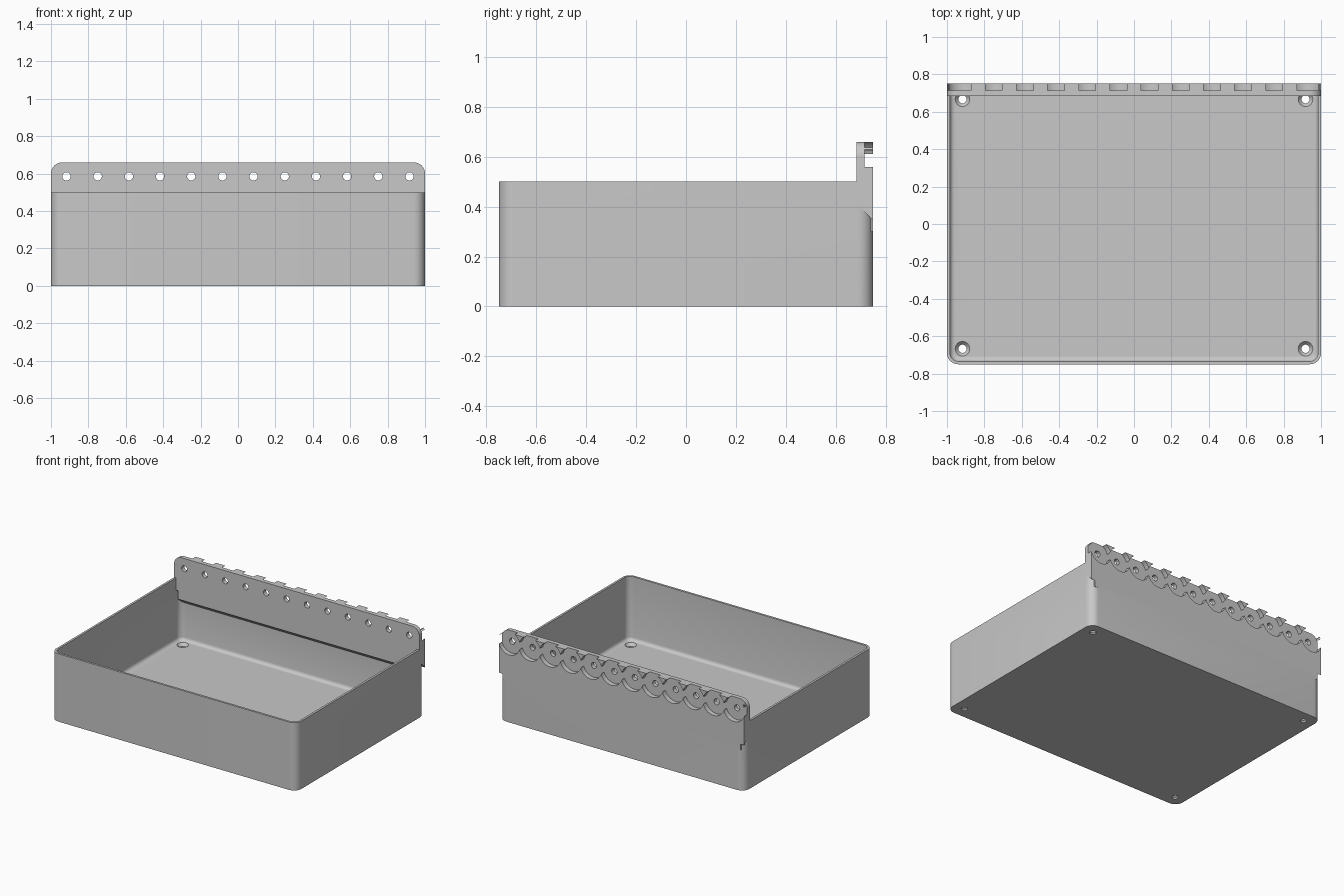
import bpy, bmesh, math
from mathutils import Matrix, Vector

if "Cube" in bpy.data.objects:
    bpy.data.objects.remove(bpy.data.objects["Cube"], do_unlink=True)

grey = bpy.data.materials.new("light grey plastic")
grey.use_nodes = True
grey.diffuse_color = (0.58, 0.58, 0.58, 1)
grey.node_tree.nodes["Principled BSDF"].inputs["Base Color"].default_value = (0.58, 0.58, 0.58, 1)

HALF_X, HALF_Y, RIM, WALL, FLOOR, CORNER = 1.0, 0.75, 0.5, 0.016, 0.03, 0.06
TOP, PLATE_FRONT, PLATE_BACK, PIN_Z = 0.66, 0.684, 0.715, 0.585
PITCH = 2 * HALF_X / 12


def to_object(name, bm):
    bmesh.ops.recalc_face_normals(bm, faces=bm.faces)
    mesh = bpy.data.meshes.new(name)
    bm.to_mesh(mesh)
    bm.free()
    mesh.materials.append(grey)
    obj = bpy.data.objects.new(name, mesh)
    bpy.context.collection.objects.link(obj)
    return obj


def tub(name, inset, z0, z1, fillet=0.0):
    """Box with rounded upright corners and an optional fillet at the bottom."""
    bm = bmesh.new()
    bmesh.ops.create_cube(bm, size=1)
    bmesh.ops.scale(bm, verts=bm.verts, vec=(2 * (HALF_X - inset), 2 * (HALF_Y - inset), z1 - z0))
    bmesh.ops.translate(bm, verts=bm.verts, vec=(0, 0, (z0 + z1) / 2))
    upright = [e for e in bm.edges if abs(e.verts[0].co.z - e.verts[1].co.z) > 0.01]
    bmesh.ops.bevel(bm, geom=upright, offset=CORNER - inset, segments=8, profile=0.5, affect='EDGES')
    if fillet:
        low = [e for e in bm.edges if all(v.co.z < z0 + 0.001 for v in e.verts)]
        bmesh.ops.bevel(bm, geom=low, offset=fillet, segments=4, profile=0.5, affect='EDGES')
    return to_object(name, bm)


def rail(name, profile, half, round_top=0.0):
    """Side profile (y, z) drawn out along x, with optional rounded top ends."""
    bm = bmesh.new()
    face = bm.faces.new([bm.verts.new((-half, y, z)) for y, z in profile])
    made = bmesh.ops.extrude_face_region(bm, geom=[face])["geom"]
    bmesh.ops.translate(bm, verts=[v for v in made if isinstance(v, bmesh.types.BMVert)],
                        vec=(2 * half, 0, 0))
    if round_top:
        ends = [e for e in bm.edges if all(v.co.z > TOP - 0.001 for v in e.verts)
                and abs(e.verts[0].co.x - e.verts[1].co.x) < 0.001]
        bmesh.ops.bevel(bm, geom=ends, offset=round_top, segments=8, profile=0.5, affect='EDGES')
    return to_object(name, bm)


def drill(name, start, end, r1, r2, sides):
    """Cylinder or cone from start to end."""
    a, b = Vector(start), Vector(end)
    turn = Vector((0, 0, 1)).rotation_difference(b - a).to_matrix().to_4x4()
    bm = bmesh.new()
    bmesh.ops.create_cone(bm, cap_ends=True, segments=sides, radius1=r1, radius2=r2,
                          depth=(b - a).length, matrix=Matrix.Translation((a + b) / 2) @ turn)
    return to_object(name, bm)


def combine(target, tool, operation):
    tool.hide_render = True
    mod = target.modifiers.new("cut", 'BOOLEAN')
    mod.operation, mod.object, mod.solver = operation, tool, 'EXACT'
    bpy.context.view_layer.objects.active = target
    bpy.ops.object.modifier_apply(modifier=mod.name)
    bpy.data.objects.remove(tool, do_unlink=True)


# Open tray with a filleted floor
tray = tub("tray_with_hinge", 0, 0, RIM)
combine(tray, tub("tray_cavity", WALL, FLOOR, 1, 0.025), 'DIFFERENCE')

# Thickened back wall, sloping into the tray below
inner_y = HALF_Y - WALL / 2
combine(tray, rail("back_wall", [(PLATE_FRONT, RIM), (HALF_Y, RIM), (HALF_Y, 0.3),
                                 (inner_y, 0.3), (PLATE_FRONT, 0.348)], HALF_X - CORNER / 2), 'UNION')

# Full-width hinge plate with sloped overhangs at the corners
combine(tray, rail("hinge_plate", [(PLATE_FRONT, TOP), (HALF_Y, TOP), (HALF_Y, 0.345),
                                   (PLATE_FRONT, 0.411)], HALF_X, CORNER), 'UNION')

# Round sockets leave hooked teeth between them; a pin hole pierces each one
for i in range(12):
    x = -HALF_X + PITCH * (i + 0.5)
    combine(tray, drill("socket", (x, PLATE_BACK, PIN_Z), (x, 0.85, PIN_Z), 0.0875, 0.0875, 48), 'DIFFERENCE')
    combine(tray, drill("pin_hole", (x, 0.6, PIN_Z), (x, 0.8, PIN_Z), 0.022, 0.022, 24), 'DIFFERENCE')

# Countersunk screw holes in the floor corners
for sx in (-1, 1):
    for sy in (-1, 1):
        x, y = sx * 0.917, sy * 0.667
        combine(tray, drill("screw_hole", (x, y, -0.1), (x, y, 0.1), 0.022, 0.022, 24), 'DIFFERENCE')
        combine(tray, drill("countersink", (x, y, 0.01), (x, y, FLOOR + 0.001), 0.022, 0.04, 24), 'DIFFERENCE')

# Smooth curves, keep sharp edges
bpy.ops.object.select_all(action='DESELECT')
tray.select_set(True)
bpy.context.view_layer.objects.active = tray
bpy.ops.object.shade_smooth_by_angle(angle=math.radians(30))
